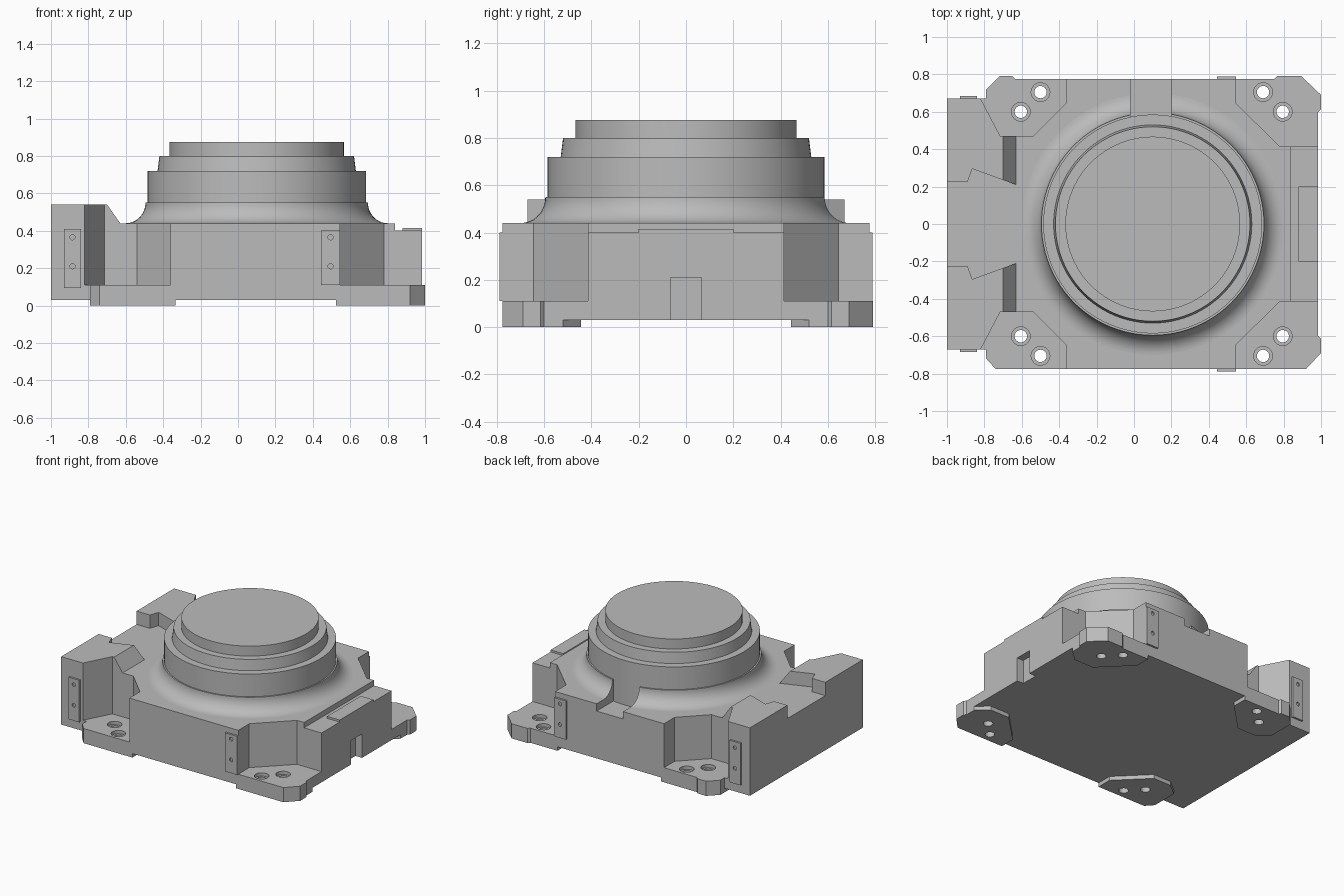
import bpy
import bmesh
from math import cos, sin, pi, radians

cube = bpy.data.objects.get("Cube")
if cube:
    bpy.data.objects.remove(cube, do_unlink=True)

grey = bpy.data.materials.new("plain grey")
grey.use_nodes = True
COLOUR = (0.5, 0.5, 0.5, 1)
grey.diffuse_color = COLOUR
grey.node_tree.nodes["Principled BSDF"].inputs["Base Color"].default_value = COLOUR


def make(name, bm):
    bmesh.ops.recalc_face_normals(bm, faces=bm.faces)
    mesh = bpy.data.meshes.new(name)
    bm.to_mesh(mesh)
    bm.free()
    mesh.materials.append(grey)
    ob = bpy.data.objects.new(name, mesh)
    bpy.context.scene.collection.objects.link(ob)
    return ob


def prism(name, outline, z0, z1):
    """Straight extrusion of a plan outline."""
    bm = bmesh.new()
    low = [bm.verts.new((x, y, z0)) for x, y in outline]
    high = [bm.verts.new((x, y, z1)) for x, y in outline]
    bm.faces.new(low)
    bm.faces.new(high)
    n = len(low)
    for i in range(n):
        j = (i + 1) % n
        bm.faces.new((low[i], low[j], high[j], high[i]))
    return make(name, bm)


def box(name, x0, x1, y0, y1, z0, z1):
    return prism(name, [(x0, y0), (x1, y0), (x1, y1), (x0, y1)], z0, z1)


def lathe(name, profile, x, y, segments):
    """Solid of revolution about a vertical axis at x, y."""
    bm = bmesh.new()
    rings = []
    for r, z in profile:
        angles = [2 * pi * i / segments for i in range(segments)]
        rings.append([bm.verts.new((x + r * cos(a), y + r * sin(a), z)) for a in angles])
    bm.faces.new(rings[0])
    bm.faces.new(rings[-1])
    for a, b in zip(rings, rings[1:]):
        for i in range(segments):
            j = (i + 1) % segments
            bm.faces.new((a[i], a[j], b[j], b[i]))
    return make(name, bm)


def cut(target, cutters):
    """Subtract the cutters and bake the result."""
    for c in cutters:
        mod = target.modifiers.new("cut", "BOOLEAN")
        mod.operation = "DIFFERENCE"
        mod.solver = "EXACT"
        mod.object = c
    bpy.context.view_layer.update()
    graph = bpy.context.evaluated_depsgraph_get()
    mesh = bpy.data.meshes.new_from_object(target.evaluated_get(graph))
    target.modifiers.clear()
    target.data = mesh


def both(half):
    """Close a half outline (y > 0) with its mirror image."""
    return half + [(x, -y) for x, y in reversed(half)]


def flip(points, s):
    return [(x, y * s) for x, y in points]


# Cutters: stepped bolt holes, rear channel, side slot
bolts = [(-0.605, 0.6), (-0.5, 0.705), (0.69, 0.705), (0.795, 0.6)]
pin = [(0.033, -0.05), (0.033, 0.085), (0.05, 0.085), (0.05, 0.15)]
pins = {s: [lathe("bolt_cutter", pin, x, y * s, 32) for x, y in bolts] for s in (1, -1)}
channel = box("channel_cutter", -0.02, 0.2, 0.5, 0.9, 0.385, 0.7)
slot = box("slot_cutter", 0.93, 1.1, -0.065, 0.065, 0, 0.21)
cutters = pins[1] + pins[-1] + [channel, slot]

# Base slab with corner flanges
back = [(-1, 0.67), (-0.79, 0.67), (-0.79, 0.72), (-0.72, 0.79), (-0.65, 0.79),
        (-0.635, 0.775), (0.75, 0.775), (0.765, 0.79), (0.895, 0.79), (1, 0.69),
        (1, 0.615), (0.985, 0.6)]
front = [(0.985, -0.6), (1, -0.615), (1, -0.69), (0.92, -0.775), (-0.74, -0.775),
         (-0.79, -0.72), (-0.79, -0.67), (-1, -0.67)]
base = prism("base_slab", back + front, 0.03, 0.11)
cut(base, pins[1] + pins[-1] + [slot])

# Feet under the corners
left_inner = [(-0.335, 0.66), (-0.55, 0.445), (-0.7, 0.445), (-0.79, 0.52)]
right_inner = [(0.985, 0.52), (0.9, 0.445), (0.74, 0.445), (0.525, 0.66)]
feet = {
    "back_right_foot": (1, left_inner + back[2:6] + [(-0.335, 0.775)]),
    "back_left_foot": (1, right_inner + [(0.525, 0.775)] + back[6:]),
    "front_right_foot": (-1, flip(left_inner, -1) + [front[5], front[4], (-0.335, -0.775)]),
    "front_left_foot": (-1, flip(right_inner, -1) + [(0.525, -0.775)] + front[3::-1]),
}
for name, (s, outline) in feet.items():
    cut(prism(name, outline, 0, 0.03), pins[s])

# Main housing with corner pockets, and its raised deck
pocketed = [(-1, 0.67), (-0.82, 0.67), (-0.715, 0.47), (-0.54, 0.47), (-0.36, 0.65),
            (-0.36, 0.775), (0.545, 0.775), (0.545, 0.645), (0.78, 0.415)]
housing = prism("housing", both(pocketed + [(0.985, 0.415)]), 0.11, 0.40)
cut(housing, [channel, slot])
deck = prism("deck", both(pocketed + [(0.84, 0.415)]), 0.40, 0.44)
cut(deck, [channel])
box("side_plate", 0.88, 0.985, -0.2, 0.2, 0.40, 0.415)

# Raised end blocks with ramps, plus contact plates on the long sides
for s, side in ((1, "back"), (-1, "front")):
    block = [(-1, 0.225), (-0.89, 0.225), (-0.865, 0.295), (-0.7, 0.235),
             (-0.7, 0.47), (-0.715, 0.47), (-0.82, 0.67), (-1, 0.67)]
    prism(side + "_end_block", flip(block, s), 0.44, 0.54)
    slope = [(-0.7, 0.235), (-0.63, 0.21), (-0.63, 0.47), (-0.7, 0.47)]
    ramp = prism(side + "_ramp", flip(slope, s), 0.42, 0.54)
    for v in ramp.data.vertices:
        if v.co.x > -0.65 and v.co.z > 0.5:
            v.co.z = 0.44
    for end, x0, x1, y, z0, z1 in (("right", -0.93, -0.84, 0.67, 0.095, 0.41),
                                   ("left", 0.445, 0.545, 0.775, 0.11, 0.40)):
        y0, y1 = sorted((s * (y - 0.01), s * (y + 0.014)))
        plate = box(f"{side}_{end}_plate", x0, x1, y0, y1, z0, z1)
        dots = []
        for z in (0.21, 0.365):
            dot = lathe("dot_cutter", [(0.014, -0.01), (0.014, 0.01)], 0, 0, 16)
            dot.location = ((x0 + x1) / 2, s * (y + 0.014), z)
            dot.rotation_euler.x = pi / 2
            dots.append(dot)
        cut(plate, dots)
        cutters += dots

# Flared skirt around the drum
arc = [radians(7.5 * i) for i in range(13)]
flare = [(0.70 - 0.105 * sin(t), 0.55 - 0.11 * cos(t)) for t in arc]
skirt = lathe("skirt", [(0.70, 0.42)] + flare, 0.1, 0, 96)
cut(skirt, [channel])

# Stepped drum
drum = lathe("drum", [(0.585, 0.30), (0.585, 0.72), (0.53, 0.72), (0.52, 0.80),
                      (0.467, 0.80), (0.467, 0.875)], 0.1, 0, 96)

for c in cutters:
    bpy.data.objects.remove(c, do_unlink=True)

# Smooth shading on the round parts
bpy.ops.object.select_all(action="DESELECT")
for ob in (skirt, drum):
    ob.select_set(True)
bpy.context.view_layer.objects.active = drum
bpy.ops.object.shade_smooth_by_angle(angle=radians(30))
